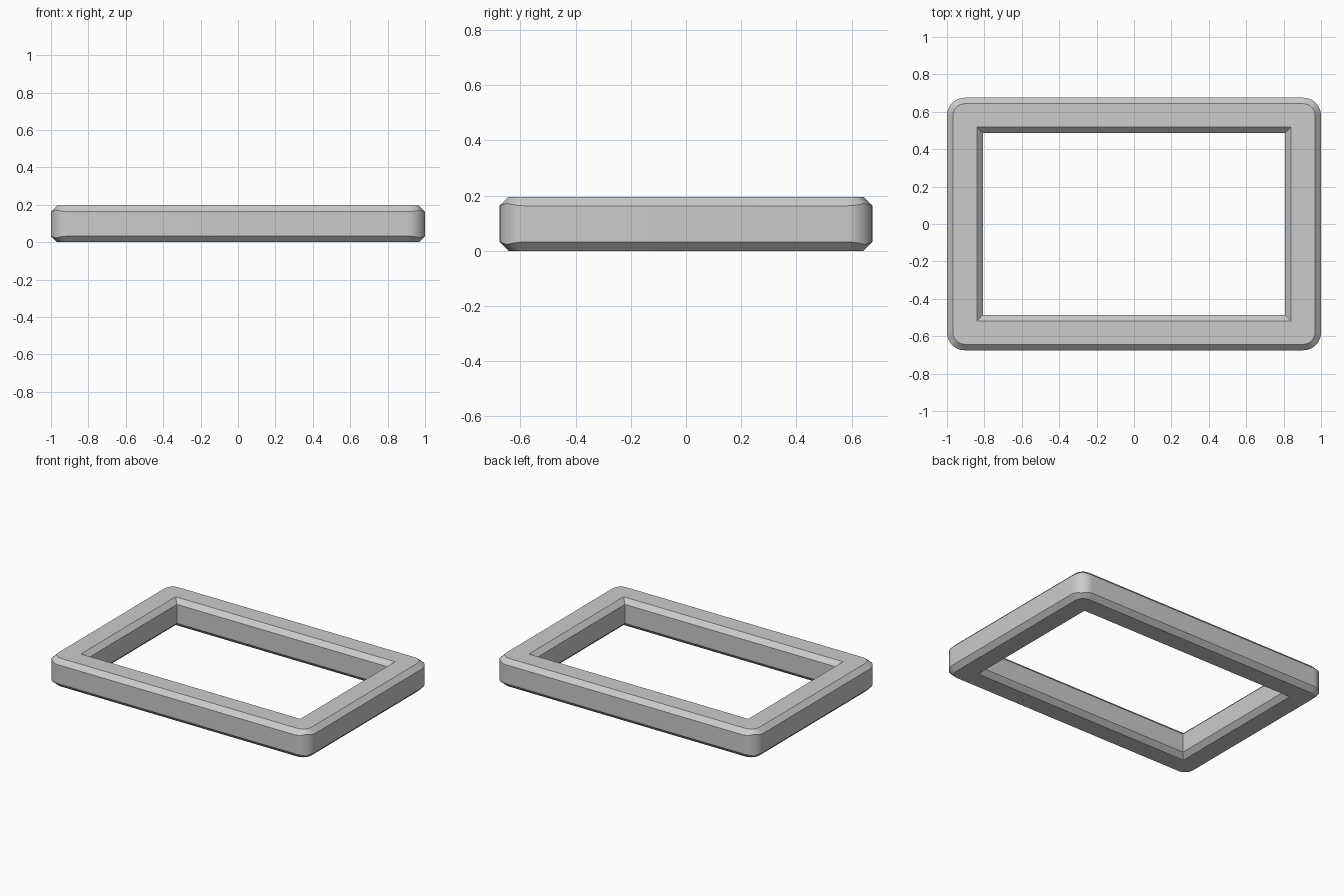
import bpy
import bmesh
from math import cos, sin, pi, radians

cube = bpy.data.objects.get("Cube")
if cube:
    bpy.data.objects.remove(cube, do_unlink=True)

# Frame dimensions
HALF_X, HALF_Y, HEIGHT = 1.0, 0.675, 0.195
OPEN_X, OPEN_Y = 0.808, 0.486
RADIUS, CHAMFER, SEGMENTS = 0.095, 0.032, 16


def ring(bm, half_x, half_y, radius, z, drop=0.0):
    """Rounded rectangle of vertices; the drop shrinks towards each corner's diagonal."""
    verts = []
    for corner, (sx, sy) in enumerate([(1, 1), (-1, 1), (-1, -1), (1, -1)]):
        for i in range(SEGMENTS + 1):
            a = (corner + i / SEGMENTS) * pi / 2
            c, s = cos(a), sin(a)
            verts.append(bm.verts.new((
                sx * (half_x - radius) + radius * c,
                sy * (half_y - radius) + radius * s,
                z + drop * max(abs(c), abs(s)))))
    return verts


bm = bmesh.new()
c, h = CHAMFER, HEIGHT
top_x, top_y, top_r = HALF_X - c, HALF_Y - c, RADIUS - c

# Cross-section rings: up the outside, then down the sharp-cornered opening
rings = [
    ring(bm, top_x, top_y, top_r, 0),
    ring(bm, HALF_X, HALF_Y, RADIUS, 0, c),
    ring(bm, HALF_X, HALF_Y, RADIUS, h, -c),
    ring(bm, top_x, top_y, top_r, h),
    ring(bm, OPEN_X + c, OPEN_Y + c, 0, h),
    ring(bm, OPEN_X, OPEN_Y, 0, h - c),
    ring(bm, OPEN_X, OPEN_Y, 0, c),
    ring(bm, OPEN_X + c, OPEN_Y + c, 0, 0),
]
for lower, upper in zip(rings, rings[1:] + rings[:1]):
    n = len(lower)
    for i in range(n):
        j = (i + 1) % n
        bm.faces.new((lower[i], lower[j], upper[j], upper[i]))
bmesh.ops.remove_doubles(bm, verts=bm.verts, dist=0.0001)
bmesh.ops.recalc_face_normals(bm, faces=bm.faces)

mesh = bpy.data.meshes.new("frame")
bm.to_mesh(mesh)
bm.free()
frame = bpy.data.objects.new("frame", mesh)
bpy.context.collection.objects.link(frame)

# Plain grey finish
grey = bpy.data.materials.new("grey")
grey.use_nodes = True
colour = (0.6, 0.6, 0.6, 1)
grey.diffuse_color = colour
grey.node_tree.nodes["Principled BSDF"].inputs["Base Color"].default_value = colour
mesh.materials.append(grey)

# Smooth corners, crisp chamfers
bpy.ops.object.select_all(action="DESELECT")
frame.select_set(True)
bpy.context.view_layer.objects.active = frame
bpy.ops.object.shade_smooth_by_angle(angle=radians(25))
